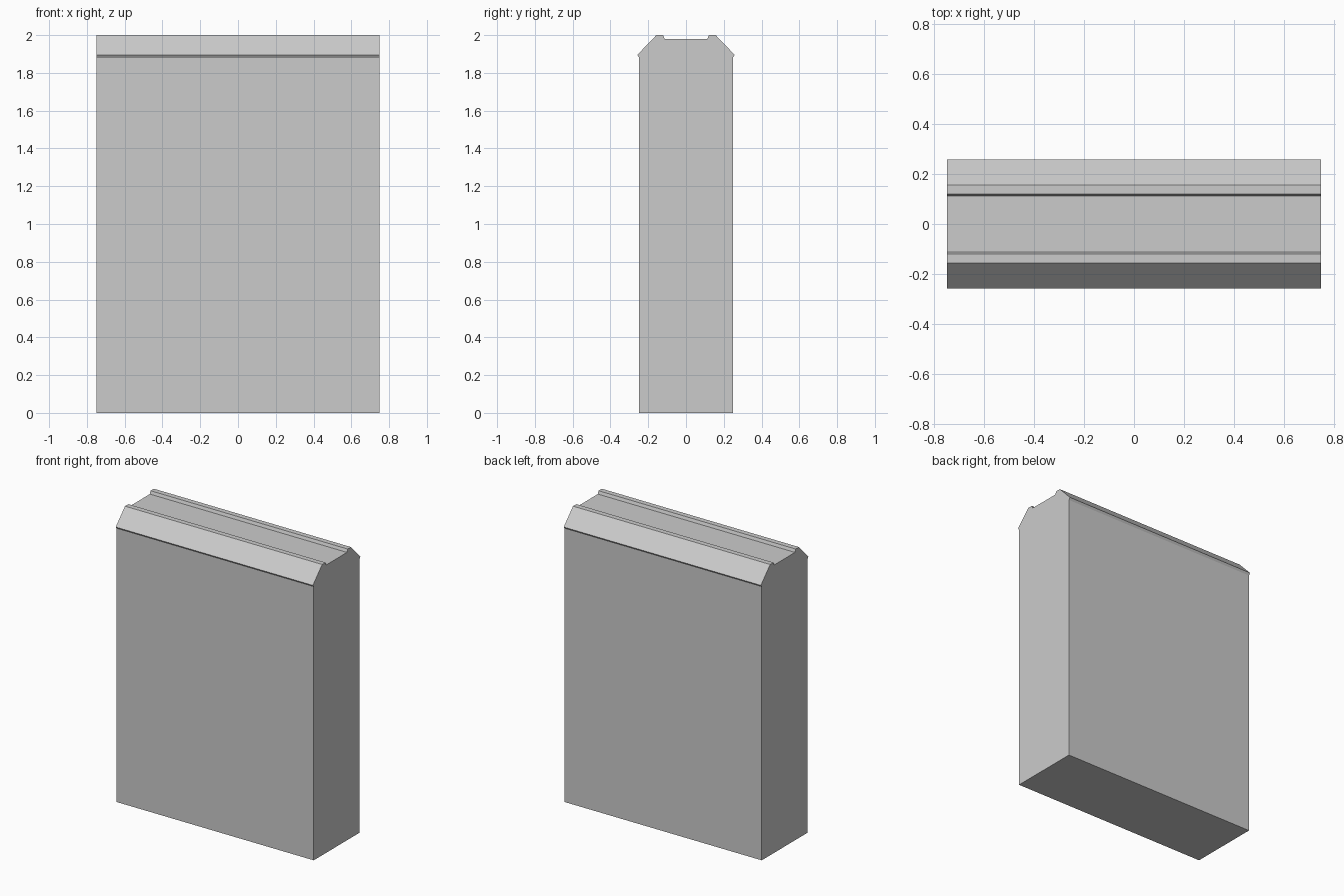
import bpy, bmesh

if "Cube" in bpy.data.objects:
    bpy.data.objects.remove(bpy.data.objects["Cube"])

HALF_LENGTH = 0.75

# Right half of the cross-section (y, z), from base to groove floor
half = [(0.248, 0.0), (0.248, 1.88), (0.258, 1.895), (0.157, 2.0),
        (0.121, 2.0), (0.113, 1.98)]
profile = half + [(-y, z) for y, z in reversed(half)]


def extrude_profile(name, points, half_length):
    """Extrude a (y, z) outline along x into a closed solid."""
    bm = bmesh.new()
    face = bm.faces.new([bm.verts.new((-half_length, y, z)) for y, z in points])
    result = bmesh.ops.extrude_face_region(bm, geom=[face], use_keep_orig=True)
    moved = [v for v in result["geom"] if isinstance(v, bmesh.types.BMVert)]
    bmesh.ops.translate(bm, verts=moved, vec=(2 * half_length, 0, 0))
    bmesh.ops.recalc_face_normals(bm, faces=bm.faces)
    mesh = bpy.data.meshes.new(name)
    bm.to_mesh(mesh)
    bm.free()
    obj = bpy.data.objects.new(name, mesh)
    bpy.context.collection.objects.link(obj)
    return obj


# Wall block with overhanging bevelled coping and shallow top groove
extrude_profile("wall_segment", profile, HALF_LENGTH)
